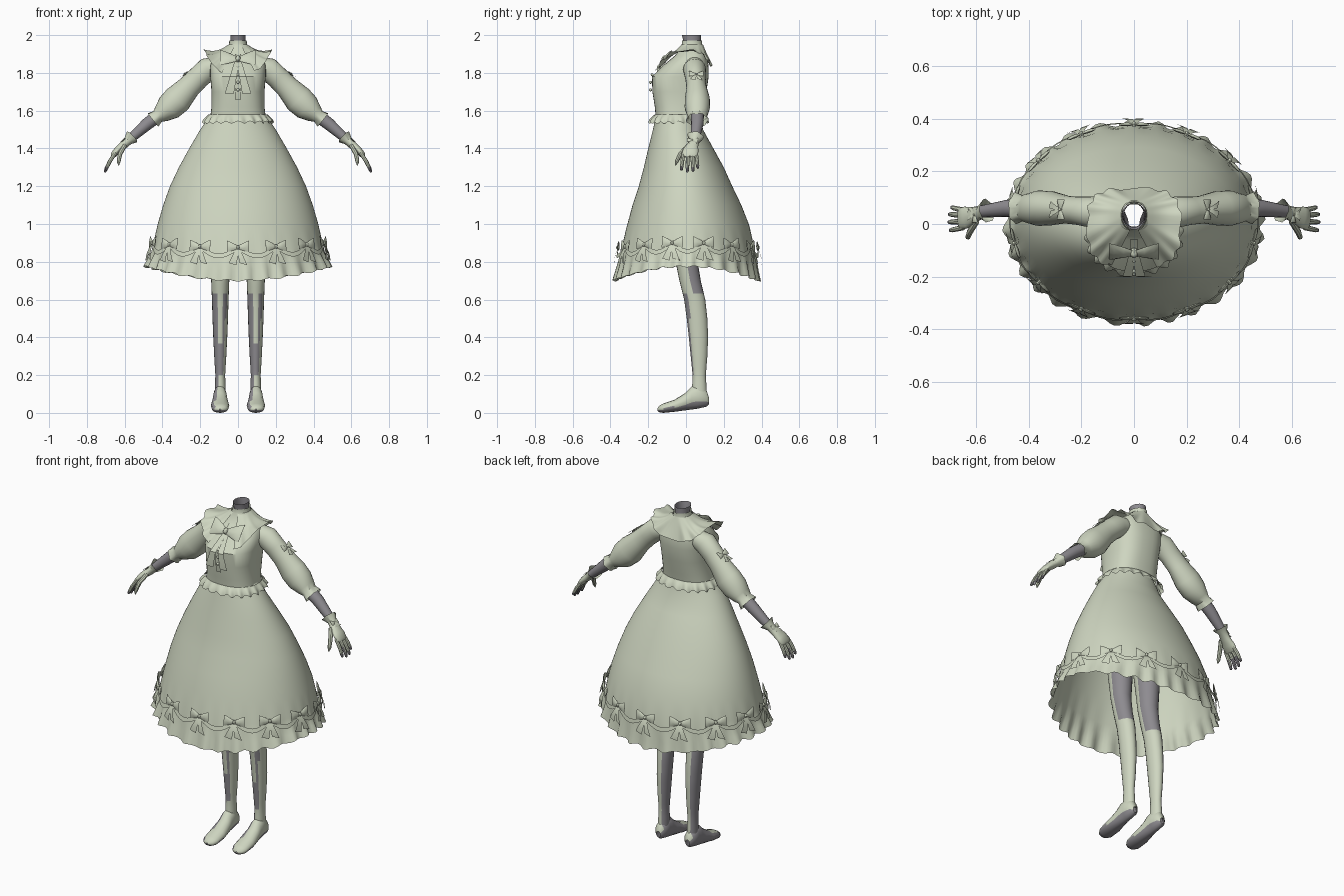
import bpy, bmesh, math
from math import sin, cos, pi, radians, copysign
from mathutils import Vector as V

cube = bpy.data.objects.get("Cube")
if cube:
    bpy.data.objects.remove(cube, do_unlink=True)


def material(name, rgb):
    m = bpy.data.materials.new(name)
    m.use_nodes = True
    m.diffuse_color = (*rgb, 1)
    m.node_tree.nodes["Principled BSDF"].inputs["Base Color"].default_value = (*rgb, 1)
    return m


SAGE = material("pale sage cloth", (0.62, 0.67, 0.53))
GREY = material("grey skin", (0.27, 0.26, 0.28))


def build(name, grids, mat=SAGE, rule=None, angle=40):
    """Mesh from grids (rows of points, closed?); rule(centre, normal) picks grey faces."""
    bm = bmesh.new()
    for rows, closed in grids:
        vs = [[bm.verts.new(p) for p in row] for row in rows]
        n = len(rows[0])
        for a, b in zip(vs, vs[1:]):
            for i in range(n if closed else n - 1):
                j = (i + 1) % n
                bm.faces.new((a[i], a[j], b[j], b[i]))
    bmesh.ops.recalc_face_normals(bm, faces=bm.faces)
    bm.normal_update()
    if rule:
        for f in bm.faces:
            f.material_index = int(rule(f.calc_center_median(), f.normal))
    me = bpy.data.meshes.new(name)
    bm.to_mesh(me)
    bm.free()
    me.materials.append(mat)
    if rule:
        me.materials.append(GREY)
    ob = bpy.data.objects.new(name, me)
    bpy.context.scene.collection.objects.link(ob)
    bpy.ops.object.select_all(action="DESELECT")
    bpy.context.view_layer.objects.active = ob
    ob.select_set(True)
    bpy.ops.object.shade_smooth_by_angle(angle=radians(angle))


def lerp_profile(profile, z):
    """Profile rows run downwards: z, half width, front y, back y."""
    for a, b in zip(profile, profile[1:]):
        if a[0] >= z >= b[0]:
            t = (a[0] - z) / (a[0] - b[0])
            return [p + (q - p) * t for p, q in zip(a, b)]
    return profile[-1]


def power(v, e):
    return copysign(abs(v) ** e, v)


def oval(row, a, grow=0.0, cx=0.0, e=1.0):
    z, rx, f, b = row
    return V((cx + (rx + grow) * power(cos(a), e), (f + b) / 2 + ((b - f) / 2 + grow) * power(sin(a), e), z))


def loft(profile, n=32, cx=0.0, steps=1, e=1.0):
    rows = []
    for a, b in zip(profile, profile[1:]):
        for k in range(steps):
            rows.append([p + (q - p) * k / steps for p, q in zip(a, b)])
    rows.append(profile[-1])
    return [[oval(r, 2 * pi * i / n, cx=cx, e=e) for i in range(n)] for r in rows], True


def tube(path, n=16, s=1, ruffle=()):
    """Rings across a path of x, y, z, radius along y, radius across."""
    pts = [V(p[:3]) for p in path]
    rows = []
    for k, p in enumerate(path):
        d = (pts[min(k + 1, len(pts) - 1)] - pts[max(k - 1, 0)]).normalized()
        u = V((0, 1, 0))
        u = (u - d * u.dot(d)).normalized()
        v = d.cross(u)
        row = []
        for i in range(n):
            a = 2 * pi * i / n
            w = 1.12 if k in ruffle and i % 4 < 2 else 1
            q = pts[k] + u * p[3] * w * cos(a) + v * p[4] * w * sin(a)
            row.append(V((q.x * s, q.y, q.z)))
        rows.append(row)
    return rows, True


def bow(name, o, right, up, size, tail=0.0):
    """Flat two-winged bow with square ends; tails are added when tail > 0."""
    o, right, up = V(o), V(right).normalized(), V(up).normalized()
    nrm = right.cross(up)

    def at(x, y, d):
        return o + (right * x + up * y + nrm * d) * size

    grids = []
    for s in (1, -1):
        wing = []
        for x, h, d, y in ((.03, .08, .03, 0), (.2, .16, .06, .02), (.38, .23, .05, .04), (.48, .25, .01, .05)):
            wing.append([at(s * x, y + h * sin(2 * pi * i / 8), .06 + d * cos(2 * pi * i / 8)) for i in range(8)])
        grids.append((wing, True))
        if tail:
            rows = [[at(s * (.24 * t + e * (.06 + .11 * t)), -tail * t - s * e * .05 * t,
                        .04 + .06 * sin(pi * t) + .12 * t) for e in (-1, 0, 1)] for t in (0, .33, .66, 1)]
            grids.append((rows, False))
    knot = [[at(.07 * r * cos(pi * i / 4), .09 * r * sin(pi * i / 4), d) for i in range(8)]
            for r, d in ((1, 0), (1, .1), (.6, .14), (.01, .15))]
    grids.append((knot, True))
    build(name, grids)


# Bodice with a squarish section
TORSO = [(1.95, .05, -.025, .085), (1.92, .085, -.035, .095), (1.89, .125, -.06, .108), (1.84, .147, -.12, .12),
         (1.78, .147, -.18, .12), (1.70, .14, -.178, .108), (1.62, .14, -.165, .09), (1.56, .148, -.16, .08)]
build("bodice", [loft(TORSO, 40, e=.78)])

# Neck and collar band
build("neck", [loft([(2.0, .041, -.022, .08), (1.96, .038, -.012, .078), (1.88, .045, -.01, .08)], 24)], GREY)
build("collar_band", [loft([(1.972, .046, -.022, .086), (1.95, .047, -.022, .085), (1.93, .056, -.032, .092)], 24)])

# Wide square-cut collar with soft scallops, open at the front
rows = []
for k in range(7):
    t = k / 6
    row = []
    for i in range(81):
        a = radians(-73 + 326 * i / 80)
        c, s = cos(a), sin(a)
        inner = V((.05 * c, .032 + .058 * s, 1.95))
        outer = V((.178 * power(c, .6), power(s, .65) * (.136 if s > 0 else .165),
                   1.92 - s * s * (.085 if s > 0 else .125)))
        p = inner.lerp(outer, t)
        p.z -= .018 * sin(pi * t) * c * c
        row.append(p + V((c * .006, s * .006, .006)) * t * t * sin(14 * a))
    rows.append(row)
build("collar", [(rows, False)], angle=60)


# Placket, buttons and neck bow draped over the chest
def chest(x, z, out):
    return V((x, lerp_profile(TORSO, z)[2] - out, z))


zs = [1.90 - .03 * k for k in range(9)]
build("placket", [([[chest(x, z, .008) for x in (-.016, .016)] for z in zs], False)])
for k in range(4):
    bpy.ops.mesh.primitive_uv_sphere_add(segments=10, ring_count=6, radius=.008,
                                         location=chest(0, 1.83 - .04 * k, .009))
    bpy.context.object.name = "button"
    bpy.context.object.data.materials.append(SAGE)
    bpy.ops.object.shade_smooth()
bow("neck_bow", chest(0, 1.867, .014), (1, 0, 0), (0, .8, 1), .2)
tails = []
for s in (1, -1):
    tails.append(([[chest(s * (.004 + .042 * t + e * (.012 + .012 * t)), 1.87 - .18 * t, .016 + .008 * t)
                    for e in (-1, 1)] for t in [k / 8 for k in range(9)]], False))
build("neck_bow_tails", tails)

# Skirt with pleated flounce
SKIRT = [(1.58, .145, -.158, .075), (1.5, .2, -.175, .09), (1.4, .258, -.2, .145), (1.3, .313, -.223, .2),
         (1.2, .36, -.25, .245), (1.1, .396, -.283, .293), (1.0, .425, -.312, .335), (.89, .45, -.345, .365),
         (.85, .457, -.355, .372), (.81, .475, -.368, .378), (.775, .49, -.38, .386)]
N = 168
rows = []
for r in SKIRT:
    flare = max(0, (.89 - r[0]) / .115)
    sag = .075 * max(0, (1.1 - r[0]) / .325) ** 2
    row = []
    for i in range(N):
        a = 2 * pi * i / N
        p = oval(r, a, .012 * flare * sin(i * pi / 3 + sin(5 * a)))
        p.z -= sag * sin(a) ** 2 + .005 * flare * cos(i * pi / 3)
        row.append(p)
    rows.append(row)
build("skirt", [(rows, True)], angle=70)

# Waist ruffle
rows = []
for z, g, w in ((1.58, .006, 0), (1.568, .016, .003), (1.553, .028, .006), (1.538, .033, .008)):
    rows.append([oval((z + w * .8 * cos(i * pi / 3), .15, -.16, .082), 2 * pi * i / 120, g + w * sin(i * pi / 3), e=.9)
                 for i in range(120)])
build("waist_ruffle", [(rows, True)], angle=60)

# Ribbon swags and bows around the skirt
BOWS = 14


def trim_point(a, dz, out):
    p = oval(lerp_profile(SKIRT, .9 + dz), a, out)
    p.z -= .025 * sin(a) ** 2
    return p


for k in range(BOWS):
    a0 = -pi / 2 + 2 * pi * k / BOWS
    o = trim_point(a0, 0, .010)
    out = V((cos(a0) / .45, sin(a0) / .355, .3)).normalized()
    side = V((0, 0, 1)).cross(out)
    bow("skirt_bow", o, side, out.cross(side), .12, tail=.75)
    rows = []
    for e in (.012, -.012):
        rows.append([trim_point(a0 + 2 * pi / BOWS * j / 8, e - .045 * sin(pi * j / 8), .016) for j in range(9)])
    build("ribbon_swag", [(rows, False)])

# Arms, hands, legs and feet on both sides
SLEEVE = [(.11, .045, 1.835, .05, .05), (.16, .045, 1.82, .06, .063), (.21, .05, 1.775, .054, .06),
          (.26, .055, 1.725, .053, .062), (.32, .06, 1.66, .066, .077), (.365, .06, 1.618, .067, .072),
          (.405, .06, 1.585, .056, .05), (.425, .06, 1.57, .049, .036), (.45, .06, 1.55, .054, .042)]
FOREARM = [(.40, .06, 1.59, .035, .035), (.48, .06, 1.53, .033, .033), (.56, .05, 1.46, .025, .025),
           (.60, .045, 1.425, .022, .02)]
GLOVE = [(.56, .05, 1.462, .042, .036), (.583, .045, 1.44, .026, .024), (.61, .035, 1.415, .03, .022),
         (.64, .025, 1.39, .042, .018), (.66, .02, 1.365, .042, .016), (.668, .02, 1.355, .03, .006)]
LEG = [(1.15, .075, -.1, .08), (1.0, .068, -.08, .072), (.8, .054, -.055, .062), (.7, .048, -.035, .078),
       (.6, .044, -.01, .102), (.5, .041, .004, .113), (.4, .037, .015, .117), (.3, .032, .025, .113),
       (.2, .026, .035, .105), (.08, .03, .03, .112)]
FOOT = [(.122, .012, .045, .08), (.108, .03, .033, .12), (.06, .035, .022, .15), (.03, .037, .018, .14),
        (.0, .041, .014, .108), (-.06, .049, .006, .07), (-.12, .045, .0, .05), (-.143, .03, .004, .037),
        (-.152, .004, .013, .022)]


# Stocking worn off at the back of the thigh, down the right-facing side and in shin patches
def bare_leg(c, n):
    if c.z > .64:
        return n.y > .1
    if n.x < -.3:
        return n.y > -.9
    if c.z > .38:
        return n.y < -.6 and n.x > .3
    return c.z > .19 and n.y < -.8


def bare_foot(c, n):
    return n.z < -.3 or n.x < -.45


for s, tag in ((1, "left"), (-1, "right")):
    build(tag + "_sleeve", [tube(SLEEVE, 24, s, (8,))])
    build(tag + "_forearm", [tube(FOREARM, 16, s)], GREY)
    build(tag + "_glove", [tube(GLOVE, 20, s, (0,))])
    fingers = []
    for y, reach in ((-.014, .9), (.01, 1), (.033, .97), (.053, .8)):
        fingers.append(tube([(.65 + reach * dx, y + (y - .02) * g, 1.375 - reach * dz, r, r) for dx, dz, r, g in
                             ((0, 0, .010, 0), (.03, .045, .010, .15), (.047, .08, .009, .25),
                              (.054, .098, .007, .3), (.056, .103, .001, .3))], 8, s))
    fingers.append(tube([(.60, .01, 1.415, .012, .012), (.625, -.03, 1.37, .012, .012),
                         (.632, -.05, 1.33, .010, .010), (.632, -.056, 1.31, .002, .002)], 8, s))
    build(tag + "_fingers", fingers, rule=lambda c, n: c.z < 1.315)
    bow(tag + "_sleeve_bow", (s * .278, .055, 1.79), (0, s, 0), (-s * .7, 0, .7), .08, tail=.6)
    bow(tag + "_wrist_bow", (s * .605, .035, 1.441), (0, s, 0), (-s * .7, 0, .7), .06, tail=.5)
    build(tag + "_leg", [loft(LEG, 20, s * .094, 3)], rule=bare_leg)
    rows = [[V((s * .095 + w * cos(pi * i / 8), y, (lo + hi) / 2 + (hi - lo) / 2 * sin(pi * i / 8)))
             for i in range(16)] for y, w, lo, hi in FOOT]
    build(tag + "_foot", [(rows, True)], rule=bare_foot, angle=70)
